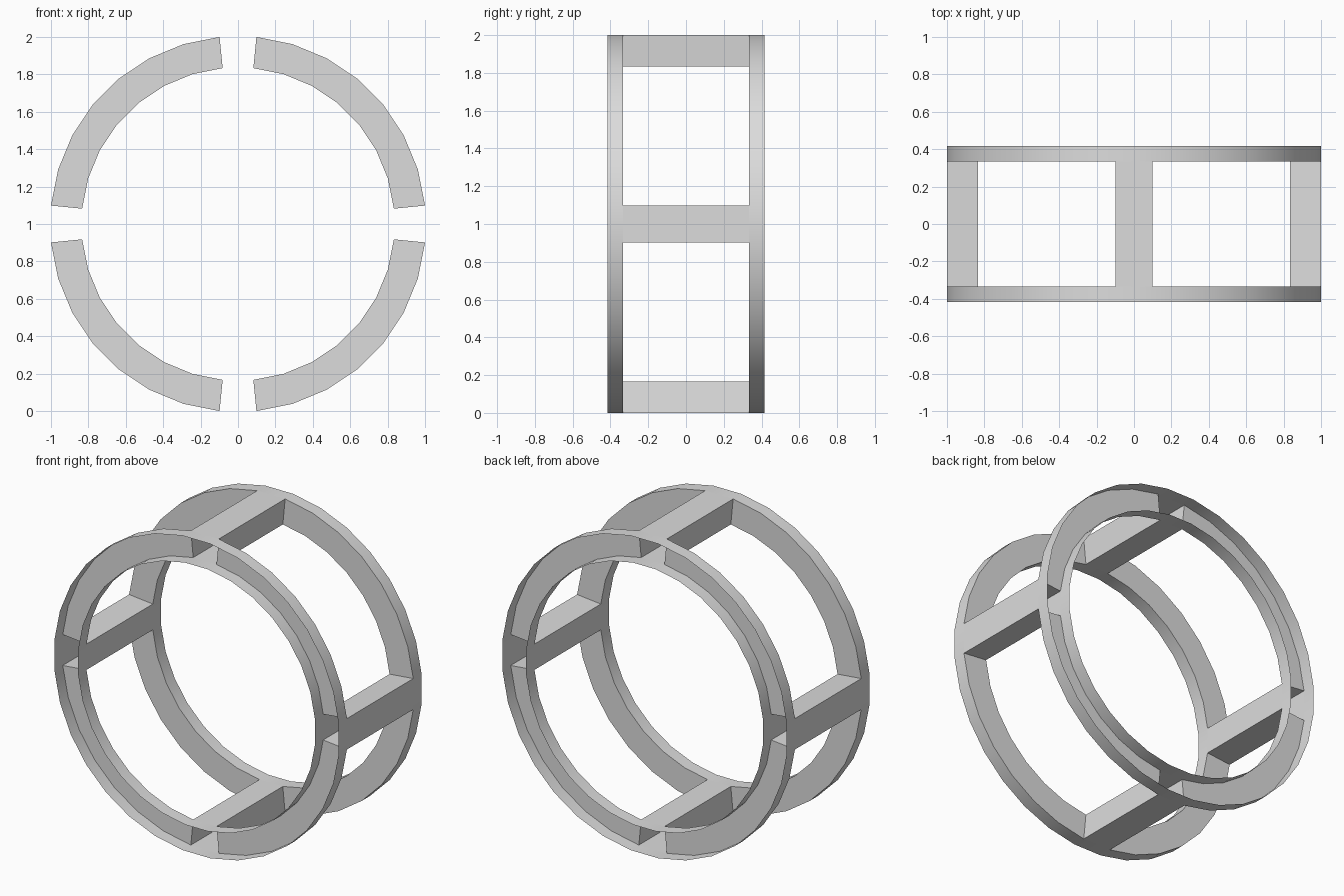
import bpy, bmesh, math

cube = bpy.data.objects.get("Cube")
if cube:
    bpy.data.objects.remove(cube, do_unlink=True)

SIDES = 32
STEP = math.tau / SIDES
OUTER = 1 / math.cos(STEP / 2)
INNER = OUTER * 5 / 6
EDGE, INSET = 5 / 12, 1 / 3      # depth of the ring lips and of the recessed webs

grey = bpy.data.materials.new("light_grey")
grey.use_nodes = True
colour = (0.72, 0.72, 0.72, 1)
grey.diffuse_color = colour
grey.node_tree.nodes["Principled BSDF"].inputs["Base Color"].default_value = colour


def point(i, radius, y):
    a = (i - 0.5) * STEP
    return (radius * math.sin(a), y, 1 + radius * math.cos(a))


def quad(bm, corners, flip=False):
    verts = [bm.verts.new(c) for c in corners]
    bm.faces.new(verts[::-1] if flip else verts)


def curved_faces(bm, i, y0, y1):
    """Outer and inner facets of one segment."""
    for radius, flip in ((OUTER, False), (INNER, True)):
        quad(bm, [point(i, radius, y0), point(i + 1, radius, y0),
                  point(i + 1, radius, y1), point(i, radius, y1)], flip)


def finish(bm, name):
    bmesh.ops.remove_doubles(bm, verts=bm.verts, dist=0.0001)
    mesh = bpy.data.meshes.new(name)
    bm.to_mesh(mesh)
    bm.free()
    mesh.materials.append(grey)
    obj = bpy.data.objects.new(name, mesh)
    bpy.context.collection.objects.link(obj)
    mesh.shade_smooth()
    mesh.set_sharp_from_angle(angle=math.radians(30))


def ring(name, y0, y1, web_y):
    """Thin open channel: two lips joined by a web, with gaps at the crossbars."""
    bm = bmesh.new()
    for i in range(SIDES):
        curved_faces(bm, i, y0, y1)
        if i % (SIDES // 4):
            quad(bm, [point(i, OUTER, web_y), point(i, INNER, web_y),
                      point(i + 1, INNER, web_y), point(i + 1, OUTER, web_y)],
                 flip=web_y < 0)
    finish(bm, name)


def crossbar(name, i):
    """Hollow open-ended bar between the two webs."""
    bm = bmesh.new()
    curved_faces(bm, i, -INSET, INSET)
    for k, flip in ((i, False), (i + 1, True)):
        quad(bm, [point(k, OUTER, -INSET), point(k, OUTER, INSET),
                  point(k, INNER, INSET), point(k, INNER, -INSET)], flip)
    finish(bm, name)


ring("front_ring", -EDGE, -INSET, -INSET)
ring("back_ring", INSET, EDGE, INSET)
for n, side in enumerate(("top", "left", "bottom", "right")):
    crossbar(side + "_crossbar", n * SIDES // 4)
